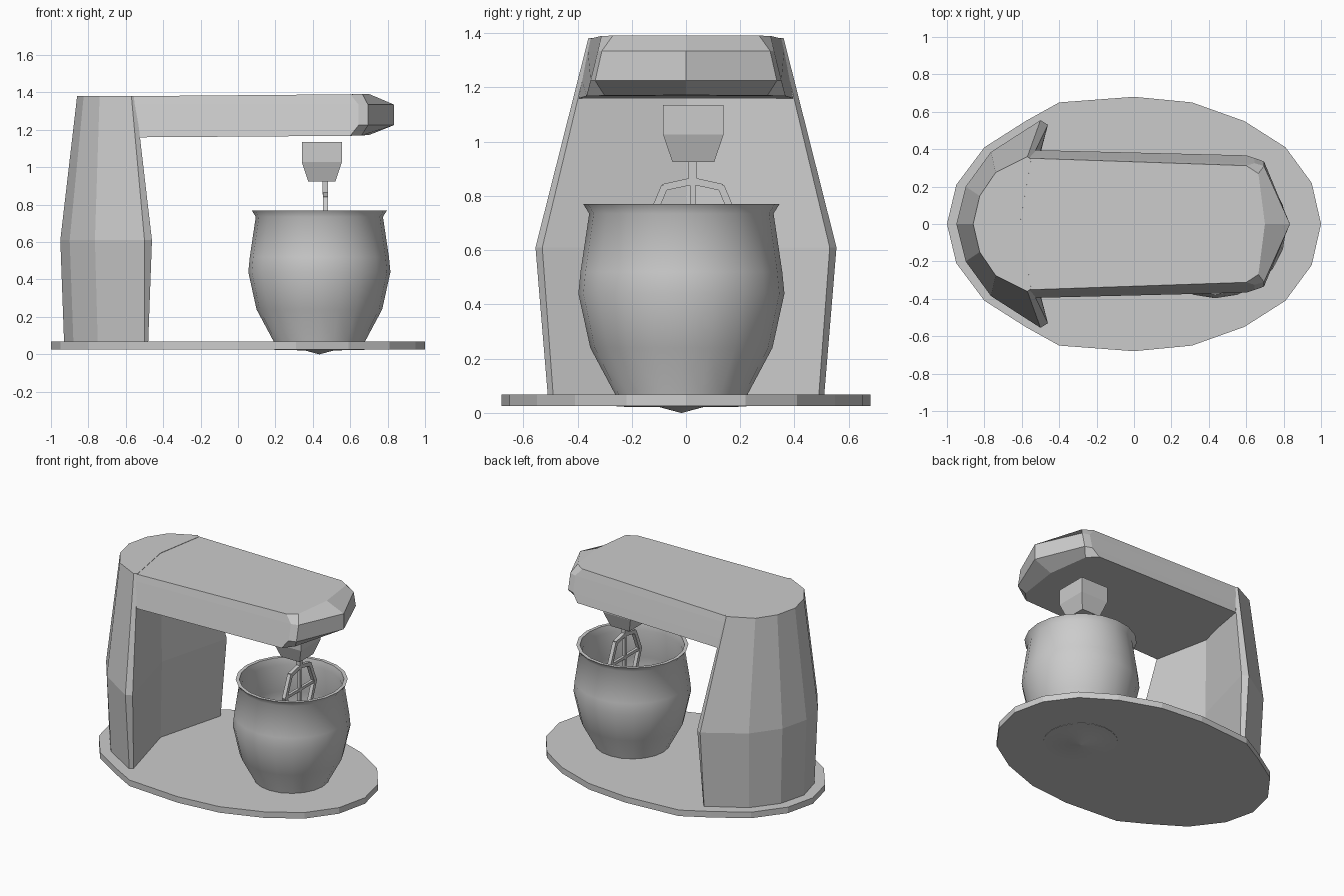
import bpy, bmesh
from math import sin, cos, pi
from mathutils import Vector, Matrix

if "Cube" in bpy.data.objects:
    bpy.data.objects.remove(bpy.data.objects["Cube"])


def finish(name, bm, smooth=False):
    bmesh.ops.recalc_face_normals(bm, faces=bm.faces)
    me = bpy.data.meshes.new(name)
    bm.to_mesh(me)
    bm.free()
    ob = bpy.data.objects.new(name, me)
    bpy.context.collection.objects.link(ob)
    if smooth:
        bpy.ops.object.select_all(action='DESELECT')
        ob.select_set(True)
        bpy.context.view_layer.objects.active = ob
        bpy.ops.object.shade_smooth_by_angle(angle=1.0)
    return ob


def skin(bm, rings):
    """Join closed rings of points and cap both ends."""
    vs = [[bm.verts.new(p) for p in r] for r in rings]
    n = len(vs[0])
    for a, b in zip(vs, vs[1:]):
        for i in range(n):
            j = (i + 1) % n
            bm.faces.new((a[i], a[j], b[j], b[i]))
    bm.faces.new(vs[0])
    bm.faces.new(vs[-1])


def loft(name, halves):
    """Loft outlines given for y >= 0 only, mirrored across y = 0."""
    bm = bmesh.new()
    skin(bm, [h + [(x, -y, z) for x, y, z in reversed(h[1:-1])] for h in halves])
    return finish(name, bm)


def at(z, pts):
    return [(x, y, z) for x, y in pts]


# Base plate
plate = [(1, 0), (.95, .22), (.81, .41), (.59, .55), (.31, .65), (0, .68),
         (-.40, .65), (-.58, .55), (-.80, .41), (-.95, .21), (-1, 0)]
loft("base_plate", [at(.025, plate), at(.068, plate)])

# Column: rounded back, shallow V front
column = loft("column_and_arm", [
    at(.068, [(-.93, 0), (-.88, .19), (-.75, .36), (-.50, .51), (-.48, .49), (-.61, 0)]),
    at(.61, [(-.95, 0), (-.90, .20), (-.765, .385), (-.50, .555), (-.46, .53), (-.60, 0)]),
    at(1.382, [(-.86, 0), (-.825, .15), (-.74, .275), (-.57, .36), (-.55, .345), (-.61, 0)])])

# Arm with bevelled, slightly pointed nose, its back end sunk into the column
arm = loft("arm", [
    [(.70, 0, 1.172), (.66, .30, 1.17), (.60, .367, 1.168), (-.53, .395, 1.16), (-.68, 0, 1.16)],
    [(.834, 0, 1.225), (.695, .335, 1.225), (.645, .352, 1.225), (-.54, .383, 1.225), (-.68, 0, 1.225)],
    [(.834, 0, 1.335), (.695, .31, 1.335), (.645, .325, 1.335), (-.56, .362, 1.335), (-.68, 0, 1.335)],
    [(.70, 0, 1.392), (.665, .27, 1.391), (.60, .312, 1.39), (-.57, .352, 1.380), (-.68, 0, 1.378)]])
union = column.modifiers.new("union", 'BOOLEAN')
union.operation, union.solver, union.object = 'UNION', 'EXACT', arm
bpy.ops.object.select_all(action='DESELECT')
bpy.context.view_layer.objects.active = column
column.select_set(True)
bpy.ops.object.modifier_apply(modifier="union")
bpy.data.objects.remove(arm)

# Thin bowl, profile runs from the inner floor over the rim to the underside
profile = [(.002, .035), (.225, .06), (.318, .245), (.362, .44), (.352, .52), (.328, .72), (.338, .77),
           (.362, .77), (.340, .735), (.372, .52), (.38, .44), (.336, .24),
           (.245, .07), (.24, .023), (.08, .021), (.002, 0)]
SEG = 20
bm = bmesh.new()
skin(bm, [[(.435 + r * cos(2 * pi * i / SEG), -.017 + r * sin(2 * pi * i / SEG), z)
           for i in range(SEG)] for r, z in profile])
finish("bowl", bm, True)

# Tapered square mixing head
CX, CY = .448, .027
bm = bmesh.new()
skin(bm, [[(CX + sx * hx, CY + sy * hy, z) for sx, sy in ((-1, -1), (1, -1), (1, 1), (-1, 1))]
          for hx, hy, z in ((.073, .077, .925), (.107, .112, 1.027), (.107, .112, 1.136))])
finish("mixing_head", bm)

# Beater: flat frame of square bars in the y-z plane
BX, BY, W = .467, .025, .026


def bar(bm, a, b, w=W):
    a, b = (Vector((BX, BY + y, z)) for y, z in (a, b))
    d = b - a
    rot = Vector((0, 0, 1)).rotation_difference(d).to_matrix().to_4x4()
    size = Matrix.Diagonal((w, w, d.length + w * .3, 1))
    bmesh.ops.create_cube(bm, size=1, matrix=Matrix.Translation((a + b) / 2) @ rot @ size)


bm = bmesh.new()
frame = [(0, .855), (.105, .832), (.165, .69), (.105, .53), (0, .48)]
for s in (-1, 1):
    for p, q in zip(frame, frame[1:]):
        bar(bm, (s * p[0], p[1]), (s * q[0], q[1]))
bar(bm, (-.16, .69), (.16, .69), .02)
bar(bm, (0, .85), (0, .48), .02)
bar(bm, (0, .95), (0, .86), .03)
finish("beater", bm)
